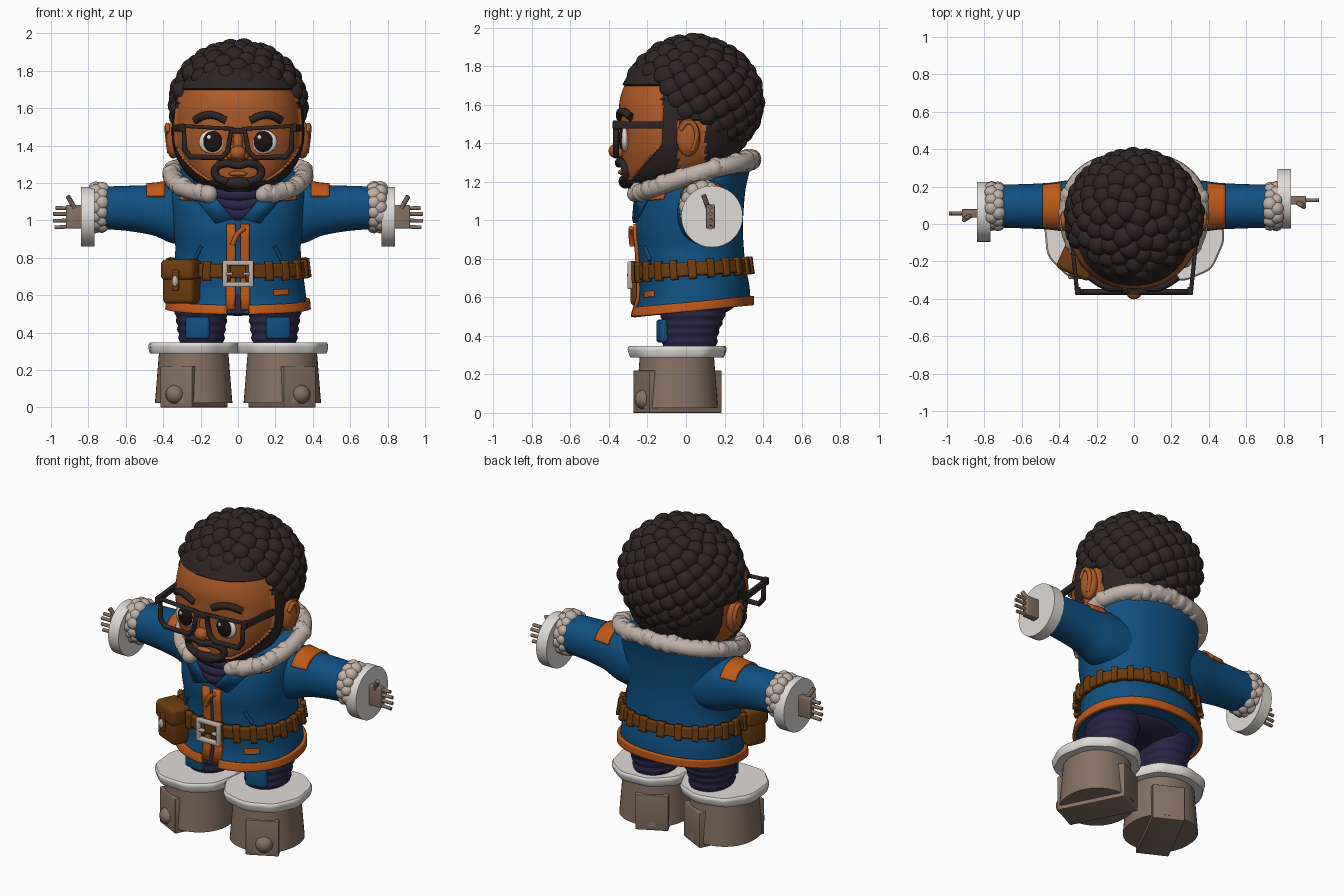
import bpy, bmesh, math, random
from math import sin, cos, pi, tau
from mathutils import Vector, Matrix

if "Cube" in bpy.data.objects:
    bpy.data.objects.remove(bpy.data.objects["Cube"])
random.seed(4)


def paint(name, r, g, b):
    m = bpy.data.materials.new(name)
    m.use_nodes = True
    m.diffuse_color = (r, g, b, 1)
    m.node_tree.nodes["Principled BSDF"].inputs["Base Color"].default_value = (r, g, b, 1)
    return m


SKIN = paint("warm skin", .42, .105, .022)
HAIR = paint("dark hair", .028, .018, .018)
BLUE = paint("coat blue", .005, .08, .22)
ORANGE = paint("trim orange", .52, .1, .01)
FUR = paint("fur", .52, .44, .39)
WHITE = paint("off white", .74, .71, .68)
TAUPE = paint("boot taupe", .24, .165, .125)
BROWN = paint("leather brown", .15, .045, .005)
NAVY = paint("navy cloth", .022, .018, .06)
IRIS = paint("iris", .012, .007, .006)


def finish(name, bm, *mats, rule=None):
    bmesh.ops.recalc_face_normals(bm, faces=bm.faces)
    if rule:
        for f in bm.faces:
            f.material_index = rule(f.calc_center_median())
    me = bpy.data.meshes.new(name)
    bm.to_mesh(me)
    bm.free()
    for m in mats:
        me.materials.append(m)
    me.shade_smooth()
    me.set_sharp_from_angle(angle=.75)
    ob = bpy.data.objects.new(name, me)
    bpy.context.collection.objects.link(ob)
    return ob


def point(rows, h, a, off=0):
    """Point on a lofted body; rows hold height, half width, front, back, tilt."""
    i = 0
    while i < len(rows) - 2 and h > rows[i + 1][0]:
        i += 1
    p = [rows[min(max(j, 0), len(rows) - 1)] for j in range(i - 1, i + 3)]
    t = (h - p[1][0]) / (p[2][0] - p[1][0])

    def mix(c):
        q, r, s, u = (v[c] if len(v) > c else 0 for v in p)
        return r + t * ((s - q) + t * ((2 * q - 5 * r + 4 * s - u) + t * (3 * (r - s) + u - q))) / 2
    w, f, b, k = mix(1), mix(2), mix(3), mix(4)
    x, c = (math.copysign(abs(v) ** .92, v) for v in (sin(a), -cos(a)))
    y = (f + b) / 2 + ((b - f) / 2 + off) * c
    return Vector(((w + off) * x, y, h + k * y))


def grid(name, fn, h0, h1, nh, mats, a0=0, a1=tau, na=64, cap=False, rule=None, thick=0):
    bm = bmesh.new()
    full = a1 - a0 > tau - .001
    cols = na if full else na + 1
    rings = [[bm.verts.new(fn(h0 + (h1 - h0) * i / nh, a0 + (a1 - a0) * j / na))
              for j in range(cols)] for i in range(nh + 1)]
    for lo, hi in zip(rings, rings[1:]):
        for j in range(na):
            k = (j + 1) % cols
            bm.faces.new((lo[j], lo[k], hi[k], hi[j]))
    if cap:
        bm.faces.new(rings[0])
        bm.faces.new(rings[-1])
    ob = finish(name, bm, *mats, rule=rule)
    if thick:
        md = ob.modifiers.new("thickness", "SOLIDIFY")
        md.thickness, md.offset = thick, 0
    return ob


def blobs(name, items, mat, sub=3):
    """Ellipsoids from (centre, radii) pairs joined in one object."""
    bm = bmesh.new()
    for c, r in items:
        r = r if isinstance(r, tuple) else (r, r, r)
        bmesh.ops.create_icosphere(bm, subdivisions=sub, radius=1,
                                   matrix=Matrix.Translation(c) @ Matrix.Diagonal((*r, 1)))
    return finish(name, bm, mat)


def box(name, c, size, mat, bevel=.01, turn=0):
    bm = bmesh.new()
    bmesh.ops.create_cube(bm, size=1, matrix=Matrix.Diagonal((*size, 1)))
    if bevel:
        bmesh.ops.bevel(bm, geom=bm.edges[:], offset=bevel, segments=3, profile=.5, affect='EDGES')
    bmesh.ops.transform(bm, verts=bm.verts[:], matrix=Matrix.Translation(c) @ Matrix.Rotation(turn, 4, 'Z'))
    return finish(name, bm, mat)


def tube(name, pts, r, mat, closed=False, smooth=True):
    cu = bpy.data.curves.new(name, "CURVE")
    cu.dimensions, cu.bevel_depth, cu.bevel_resolution, cu.use_fill_caps = '3D', r, 3, True
    sp = cu.splines.new("BEZIER" if smooth else "POLY")
    store = sp.bezier_points if smooth else sp.points
    store.add(len(pts) - 1)
    for b, p in zip(store, pts):
        b.co = p if smooth else (*p, 1)
        if smooth:
            b.handle_left_type = b.handle_right_type = "AUTO"
    sp.use_cyclic_u = closed
    cu.materials.append(mat)
    ob = bpy.data.objects.new(name, cu)
    bpy.context.collection.objects.link(ob)
    return ob


# Coat body with a dark opening at the neck and the hem
coat = [(.53, .37, -.27, .335, .1), (.62, .36, -.245, .33, .1), (.74, .345, -.245, .31, .06),
        (.85, .335, -.25, .3, .04), (.95, .345, -.26, .295, .03), (1.05, .355, -.25, .3, .05),
        (1.13, .36, -.23, .31, .12), (1.19, .355, -.21, .33, .2), (1.24, .345, -.2, .345, .25)]


def coat_rule(p):
    neck = p.y < 0 and p.z > 1 and abs(p.x) < .03 + (p.z - 1) * .95
    slit = p.y < 0 and abs(p.x) < (.63 - p.z) * .45
    return int(neck or slit or p.z > 1.34)


grid("coat", lambda h, a: point(coat, h, a), .53, 1.24, 48, (BLUE, NAVY), na=120, cap=True, rule=coat_rule)


def plate(name, z0, z1, a0, a1, mat, off=.006, thick=.012, na=12):
    return grid(name, lambda h, a: point(coat, h, a, off), z0, z1, 6, (mat,), a0, a1, na, thick=thick)


plate("hem_trim", .525, .572, .13, tau - .13, ORANGE, .008, .022, 90)
plate("belt", .71, .78, 0, tau, BROWN, .016, .03, 90)
for i in range(22):
    a = tau * (i + .5) / 22
    plate("belt_loop", .695, .795, a - .055, a + .055, BROWN, .028, .03, 4)
for s in (1, -1):
    plate("front_trim", .55, .99, *sorted((s * .03, s * .15)), ORANGE, .006, .02, 4)
    plate("collar_tab", 1.125, 1.16, *sorted((s * .62, s * 1.0)), ORANGE)
    tube("pocket_welt", [point(coat, z, s * a, .004) for z, a in ((.8, .72), (.84, .64), (.87, .58))], .01, BLUE)
plate("hip_patch", .62, .65, .52, .8, ORANGE)
tube("zip_pull", [(.035, -.285, .96), (0, -.285, .93), (-.03, -.28, .87)], .014, ORANGE)

# Lapels, neck scarf and fur collar
for s in (1, -1):
    bm = bmesh.new()
    bm.faces.new([bm.verts.new((s * x, y, z)) for x, y, z in
                  ((.25, -.2, 1.14), (.12, -.275, .985), (.03, -.28, 1.01), (.13, -.27, 1.13))])
    finish("lapel", bm, BLUE).modifiers.new("thickness", "SOLIDIFY").thickness = .02
for z, w in ((1.03, .07), (1.08, .13), (1.135, .18), (1.18, .2)):
    tube("scarf_fold", [(w * t, -.235 + (w * t) ** 2 * 1.6, z + .03 * t * t) for t in (-1, -.5, 0, .5, 1)], .034, NAVY)
half = [(.14, -.255, 1.14), (.24, -.2, 1.155), (.32, -.1, 1.19), (.355, .03, 1.235),
        (.34, .16, 1.27), (.26, .27, 1.295), (.14, .325, 1.31)]
path = half + [(0, .34, 1.315)] + [(-x, y, z) for x, y, z in reversed(half)]
tube("fur_collar", path, .046, FUR)
tufts = []
for p, q in zip(path, path[1:]):
    for i in range(5):
        jit = Vector([random.uniform(-.012, .012) for _ in range(3)])
        tufts.append((Vector(p).lerp(Vector(q), i / 5) + jit, random.uniform(.042, .05)))
blobs("fur_collar_tufts", tufts, FUR, 2)

# Arms: sleeve, shoulder patch, fur cuff, disc and hand
sleeve = [(.22, .15, .86, 1.18), (.36, .138, .88, 1.2), (.45, .125, .92, 1.19),
          (.6, .118, .945, 1.185), (.76, .115, .955, 1.18)]
for s in (1, -1):
    def arm(h, a, off=0):
        p = point(sleeve, h, a, off)
        return Vector((s * p.z, p.x + .095, p.y))
    grid("sleeve", arm, .22, .76, 20, (BLUE,), cap=True)
    grid("shoulder_patch", lambda h, a: arm(h, a, .006), .39, .49, 5, (ORANGE,), pi - 1.05, pi + 1.05, 24, thick=.012)
    blobs("fur_cuff", [((s * (.728 + .033 * (i % 2)), .095 + .095 * cos(i * tau / 26), 1.07 + .1 * sin(i * tau / 26)),
                        random.uniform(.035, .043)) for i in range(26)], FUR, 2)
    y = .1 + .035 * s
    bm = bmesh.new()
    bmesh.ops.create_cone(bm, cap_ends=True, segments=48, radius1=.16, radius2=.16, depth=.072,
                          matrix=Matrix.Translation((s * .803, y, 1.02)) @ Matrix.Rotation(pi / 2, 4, 'Y'))
    finish("cuff_disc", bm, WHITE)
    y -= .008
    box("palm", (s * .875, y, 1.02), (.09, .045, .125), TAUPE, .006)
    for z, x in ((1.065, .975), (1.035, .99), (1.0, .99), (.967, .98)):
        tube("finger", [(s * .9, y, z), (s * x, y, z * 1.06 - .062)], .0105, TAUPE, smooth=False)
    tube("thumb", [(s * .87, y - .01, 1.06), (s * .91, y - .035, 1.13)], .013, TAUPE, smooth=False)

# Hips, legs, knee patches and boots
blobs("hips", [((0, .035, .59), (.34, .235, .1))], NAVY, 4)
leg = [(.3, .115, -.12, .16), (.4, .125, -.125, .165), (.5, .14, -.13, .2), (.6, .155, -.14, .23)]
boot = [(.025, .207, -.26, .165), (.3, .185, -.24, .145)]
rim = [(.288, .232, -.285, .19), (.3, .238, -.292, .2), (.335, .242, -.3, .208), (.347, .234, -.292, .2)]
for s in (1, -1):
    side = Vector((s * .195, 0, 0))
    grid("leg", lambda h, a: point(leg, h, a, .004 * sin(h * 140)) + side, .3, .6, 30, (NAVY,), na=40, cap=True)
    box("knee_patch", (s * .215, -.122, .425), (.13, .045, .12), BLUE, .016, s * .2)
    out = Vector((s * .237, 0, 0))
    grid("boot", lambda h, a: point(boot, h, a) + out, .025, .3, 2, (TAUPE,), na=48, cap=True)
    grid("boot_rim", lambda h, a: point(rim, h, a, .004 * sin(a * 9 + s)) + out, .288, .347, 8, (WHITE,), na=72, cap=True)
    box("sole_block", (s * .235, -.045, .11), (.19, .42, .22), TAUPE, .004, s * .47)
    blobs("toe_knob", [((s * .335, -.215, .07), .052)], TAUPE)

# Buckle and belt pouch
for s in (1, -1):
    box("buckle_side", (s * .07, -.29, .715), (.027, .03, .14), FUR, .008)
    box("buckle_bar", (0, -.29, .715 + s * .058), (.165, .03, .027), FUR, .008)
    box("buckle_prong", (s * .045, -.295, .715), (.035, .025, .016), FUR, .005)
turn = -.42
box("pouch", (-.3, -.2, .665), (.18, .13, .22), BROWN, .025, turn)
box("pouch_flap", (-.302, -.204, .735), (.195, .145, .11), BROWN, .025, turn)
box("pouch_strap", (-.333, -.272, .68), (.035, .02, .11), BROWN, .006, turn)
blobs("pouch_button", [((-.337, -.283, .675), (.017, .012, .03))], FUR)

# Head with raised beard
head = [(1.155, .08, -.28, -.02), (1.19, .19, -.315, .11), (1.25, .265, -.328, .2), (1.33, .315, -.335, .26),
        (1.42, .34, -.34, .29), (1.52, .342, -.345, .31), (1.62, .33, -.345, .33), (1.72, .3, -.31, .33),
        (1.82, .23, -.24, .29), (1.88, .1, -.1, .18)]


def dark(p):
    if p.z > 1.7 or p.y > .1:
        return True
    if p.y > -.04 and p.z < 1.52:
        return False
    jaw = p.z < max(1.215, 1.21 + 1.2 * (p.y + .28)) and p.z < 1.5
    return jaw or p.y > -.12


def head_point(h, a):
    p = point(head, h, a)
    return point(head, h, a, .012) if dark(p) else p


grid("head", head_point, 1.155, 1.88, 100, (SKIN, HAIR), na=150, cap=True, rule=lambda p: int(dark(p)))
tube("goatee", [(.055, -.33, 1.205), (.115, -.315, 1.235), (.12, -.318, 1.275), (.065, -.342, 1.305), (0, -.348, 1.295),
                (-.065, -.342, 1.305), (-.12, -.318, 1.275), (-.115, -.315, 1.235), (-.055, -.33, 1.205)], .021, HAIR)
blobs("chin_beard", [((0, -.315, 1.2), (.09, .035, .035))], HAIR)
blobs("lower_lip", [((0, -.335, 1.25), (.05, .018, .014))], SKIN)
blobs("nose", [((0, -.355, 1.36), (.045, .048, .04)), ((0, -.335, 1.41), (.027, .03, .08)),
               ((.037, -.345, 1.35), (.027, .03, .025)), ((-.037, -.345, 1.35), (.027, .03, .025))], SKIN)
for s in (1, -1):
    blobs("ear", [((s * .345, .012, 1.43), (.042, .062, .1))], SKIN)
    tube("ear_rim", [(s * .372, -.03, 1.47), (s * .378, .015, 1.51), (s * .378, .055, 1.46), (s * .365, .03, 1.36)], .013, SKIN)
    blobs("eye", [((s * .135, -.318, 1.42), (.075, .022, .066))], WHITE)
    blobs("iris", [((s * .135, -.33, 1.422), (.052, .02, .056))], IRIS)
    blobs("eye_glint", [((s * .135 - .02, -.349, 1.445), (.011, .004, .012))], WHITE)
    tube("brow", [(s * .065, -.343, 1.535), (s * .13, -.34, 1.562), (s * .18, -.318, 1.56), (s * .23, -.285, 1.535)], .021, HAIR)
    # Glasses
    lens = [(.035, 1.49), (.29, 1.505), (.285, 1.38), (.255, 1.34), (.09, 1.335), (.055, 1.37)]
    tube("lens_frame", [(s * x, -.363, z) for x, z in lens], .016, HAIR, True, False)
    box("frame_corner", (s * .3, -.358, 1.495), (.03, .045, .045), HAIR, .006)
    box("temple_arm", (s * .322, -.19, 1.495), (.022, .34, .038), HAIR, .004, s * -.1)
box("glasses_bridge", (0, -.363, 1.48), (.09, .028, .03), HAIR, .006)

# Curly hair: a core covered with evenly spread curls
centre, radii = Vector((0, .035, 1.62)), Vector((.322, .318, .295))
curls = [(centre, (.338, .332, .31))]
for i in range(210):
    u = 1 - 2 * (i + .5) / 210
    w, a = math.sqrt(1 - u * u), i * 2.39996
    p = centre + Vector((radii.x * w * cos(a), radii.y * w * sin(a), radii.z * u))
    face = p.y < -.085 and p.z < 1.735
    ear = p.y < .1 and p.z < 1.53
    if not (face or ear or p.z < 1.37):
        curls.append((p, random.uniform(.052, .061)))
blobs("curly_hair", curls, HAIR)
